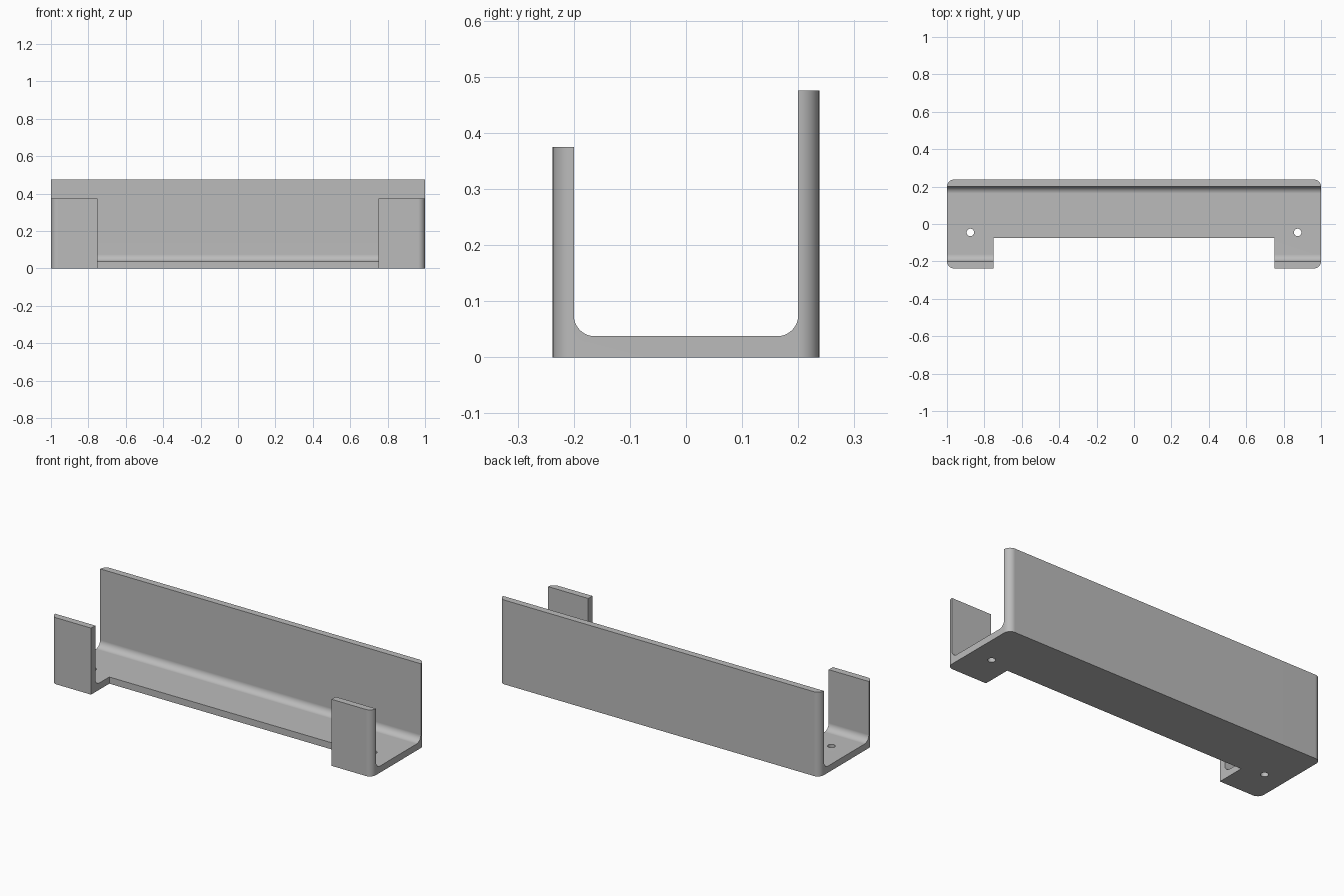
import bpy, bmesh, math
from mathutils import Vector

cube = bpy.data.objects.get("Cube")
if cube:
    bpy.data.objects.remove(cube, do_unlink=True)

THICK, HALF_Y = 0.0375, 0.2375
INNER_Y = HALF_Y - THICK

grey = bpy.data.materials.new("plain_grey")
grey.use_nodes = True
colour = (0.5, 0.5, 0.5, 1)
grey.diffuse_color = colour
grey.node_tree.nodes["Principled BSDF"].inputs["Base Color"].default_value = colour


def arc(cx, cy, r, start, end, steps=12):
    """Points along an arc, angles in degrees."""
    angles = [math.radians(start + (end - start) * i / steps) for i in range(steps + 1)]
    return [(cx + r * math.cos(a), cy + r * math.sin(a)) for a in angles]


def prism(name, outline, to_3d, sweep):
    """Extrude a 2D outline, placed by to_3d, along the sweep vector."""
    bm = bmesh.new()
    face = bm.faces.new([bm.verts.new(to_3d(*p)) for p in outline])
    extruded = bmesh.ops.extrude_face_region(bm, geom=[face])["geom"]
    moved = [g for g in extruded if isinstance(g, bmesh.types.BMVert)]
    bmesh.ops.translate(bm, verts=moved, vec=Vector(sweep))
    bmesh.ops.recalc_face_normals(bm, faces=bm.faces)
    mesh = bpy.data.meshes.new(name)
    bm.to_mesh(mesh)
    bm.free()
    mesh.materials.append(grey)
    obj = bpy.data.objects.new(name, mesh)
    bpy.context.collection.objects.link(obj)
    return obj


def combine(target, tool, operation):
    """Apply a boolean and discard its helper."""
    tool.hide_render = True
    bpy.context.view_layer.objects.active = target
    mod = target.modifiers.new("cut", "BOOLEAN")
    mod.object, mod.operation, mod.solver = tool, operation, "EXACT"
    bpy.ops.object.modifier_apply(modifier=mod.name)
    bpy.data.objects.remove(tool, do_unlink=True)


# Channel: U section with filleted inner corners, oversize until trimmed
section = [(-0.3, 0), (0.3, 0), (0.3, 0.475), (INNER_Y, 0.475)]
section += arc(INNER_Y - THICK, 2 * THICK, THICK, 0, -90)
section += arc(THICK - INNER_Y, 2 * THICK, THICK, -90, -180)
section += [(-INNER_Y, 0.375), (-0.3, 0.375)]
tray = prism("channel_tray", section, lambda y, z: (-1.1, y, z), (2.2, 0, 0))

# Plan outline: rounded outer corners and a wide front notch
cx, cy = 1 - THICK, HALF_Y - THICK
plan = arc(cx, cy, THICK, 0, 90) + arc(-cx, cy, THICK, 90, 180)
plan += arc(-cx, -cy, THICK, 180, 270)
plan += [(-0.75, -HALF_Y), (-0.75, -0.075), (0.75, -0.075), (0.75, -HALF_Y)]
plan += arc(cx, -cy, THICK, 270, 360)
combine(tray, prism("plan_trim", plan, lambda x, y: (x, y, -0.1), (0, 0, 0.8)), "INTERSECT")

# Screw holes through the floor
for side in (-1, 1):
    circle = arc(side * 0.875, -0.045, 0.02, 0, 360, 32)[:-1]
    hole = prism("hole_cutter", circle, lambda x, y: (x, y, -0.1), (0, 0, 0.2))
    combine(tray, hole, "DIFFERENCE")

# Smooth curved corners while keeping flat walls flat
bpy.ops.object.select_all(action="DESELECT")
tray.select_set(True)
bpy.context.view_layer.objects.active = tray
bpy.ops.object.shade_smooth_by_angle(angle=math.radians(30))
weighted = tray.modifiers.new("flat_walls", "WEIGHTED_NORMAL")
weighted.keep_sharp = True
